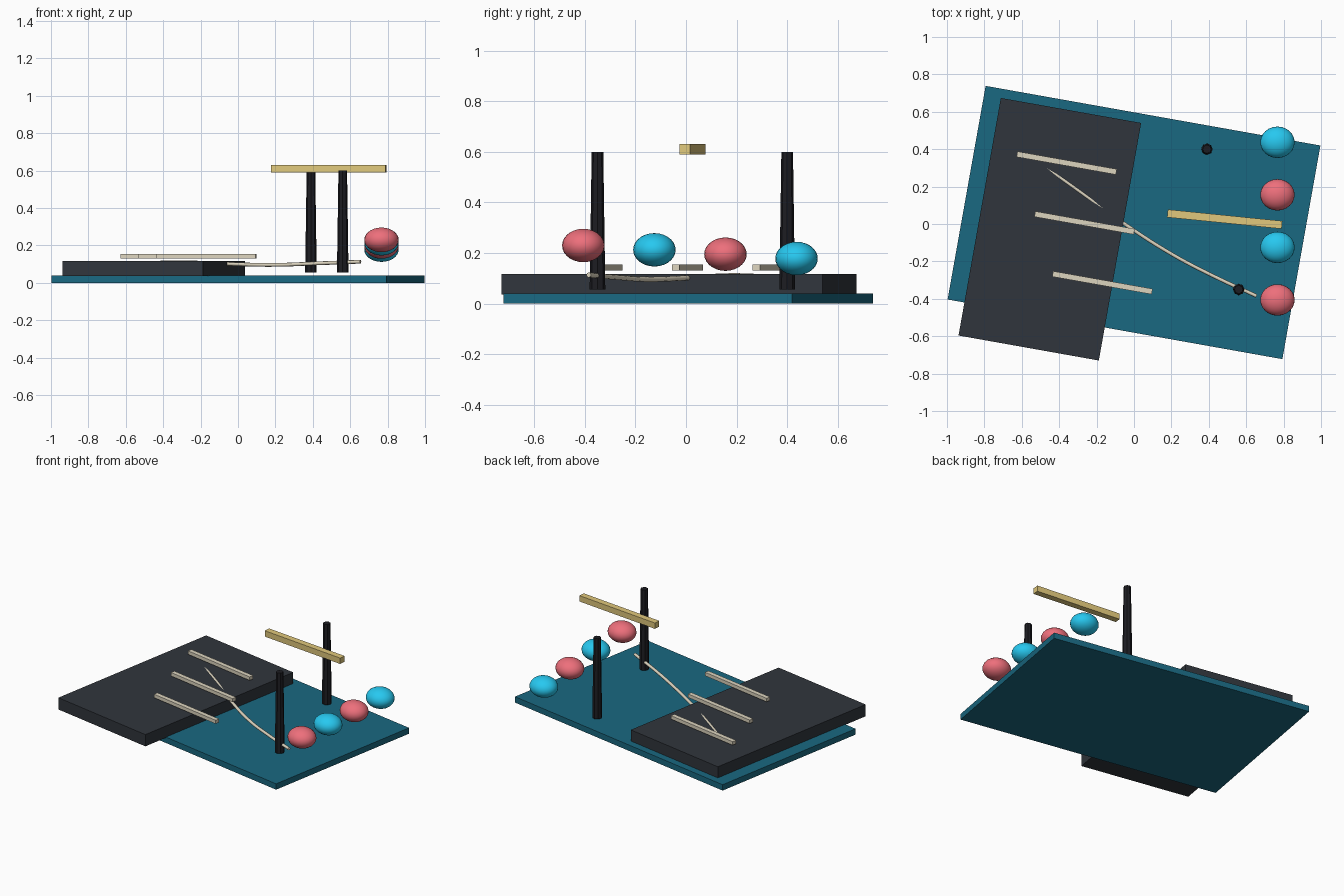
import bpy, math

if "Cube" in bpy.data.objects:
    bpy.data.objects.remove(bpy.data.objects["Cube"])


def mat(name, rgb):
    m = bpy.data.materials.new(name)
    m.diffuse_color = (*rgb, 1)
    m.use_nodes = True
    m.node_tree.nodes["Principled BSDF"].inputs["Base Color"].default_value = m.diffuse_color
    return m


TEAL = mat("teal", (0.01, 0.14, 0.22))
SLATE = mat("slate", (0.03, 0.036, 0.045))
BLACK = mat("black", (0.012, 0.012, 0.016))
CREAM = mat("cream", (0.72, 0.66, 0.52))
GOLD = mat("gold", (0.75, 0.58, 0.2))
RED = mat("red", (0.85, 0.16, 0.2))
BLUE = mat("blue", (0.02, 0.58, 0.87))
TILT = math.radians(-10.1)


def finish(name, material):
    o = bpy.context.object
    o.name = name
    o.data.materials.append(material)
    return o


def box(name, loc, size, angle, material):
    bpy.ops.mesh.primitive_cube_add(size=1, location=loc, rotation=(0, 0, angle))
    bpy.context.object.scale = size
    return finish(name, material)


# Base board and raised slab
box("base_board", (0, 0.008, 0.02), (1.818, 1.16, 0.04), TILT, TEAL)
box("raised_slab", (-0.45, -0.028, 0.076), (0.762, 1.29, 0.08), TILT, SLATE)

# Three slats hovering over the slab
for i in range(3):
    box(f"slat_{i + 1}", (-0.36 + 0.0955 * i, 0.326 - 0.32 * i, 0.142),
        (0.54, 0.03, 0.024), TILT, CREAM)

# Tapered posts and the crossbeam
for i, (x, y) in enumerate([(0.39, 0.40), (0.56, -0.35)]):
    bpy.ops.mesh.primitive_cone_add(vertices=8, radius1=0.031, radius2=0.023,
                                    depth=0.545, location=(x, y, 0.3275))
    finish(f"post_{i + 1}", BLACK)
box("crossbeam", (0.485, 0.026, 0.61), (0.615, 0.042, 0.04), -0.1, GOLD)

# Row of flattened balls, stepping up toward the front
for i in range(4):
    bpy.ops.mesh.primitive_uv_sphere_add(
        segments=24, ring_count=14, location=(0.767, 0.437 - 0.281 * i, 0.178 + 0.0172 * i))
    bpy.context.object.scale = (0.092, 0.084, 0.066)
    finish(f"ball_{i + 1}", BLUE if i % 2 == 0 else RED)
    bpy.ops.object.shade_smooth()

# Sagging cord, partly sunk into the slab
path = [(-0.52, 0.337, 0.104), (-0.32, 0.195, 0.11), (-0.14, 0.065, 0.105),
        (-0.05, 0.0, 0.101), (0.2, -0.16, 0.096), (0.42, -0.276, 0.104), (0.655, -0.385, 0.113)]
curve = bpy.data.curves.new("cord", "CURVE")
curve.dimensions = "3D"
curve.bevel_depth = 0.01
curve.bevel_resolution = 2
curve.resolution_u = 6
curve.use_fill_caps = True
spline = curve.splines.new("BEZIER")
spline.bezier_points.add(len(path) - 1)
for p, co in zip(spline.bezier_points, path):
    p.co = co
    p.handle_left_type = p.handle_right_type = "AUTO"
cord = bpy.data.objects.new("cord", curve)
bpy.context.collection.objects.link(cord)
curve.materials.append(CREAM)
